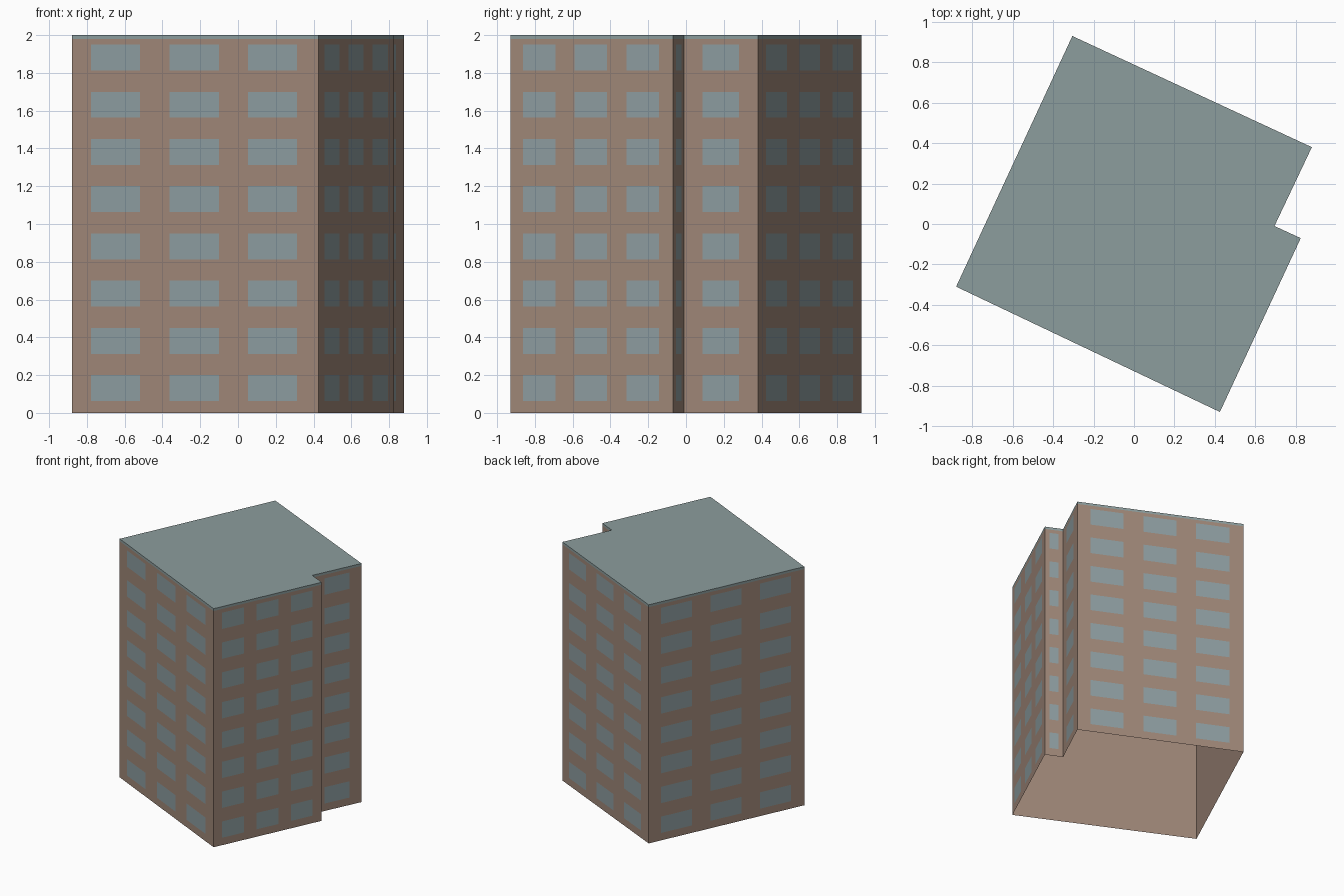
import bpy
from mathutils import Vector

cube = bpy.data.objects.get("Cube")
if cube:
    bpy.data.objects.remove(cube, do_unlink=True)


def material(name, rgb):
    mat = bpy.data.materials.new(name)
    mat.use_nodes = True
    mat.diffuse_color = (*rgb, 1)
    bsdf = next(n for n in mat.node_tree.nodes if n.type == 'BSDF_PRINCIPLED')
    bsdf.inputs["Base Color"].default_value = (*rgb, 1)
    return mat


WALL = material("tan wall", (0.35, 0.245, 0.19))
GLASS = material("blue grey glass", (0.27, 0.34, 0.355))
ROOF = material("grey green roof", (0.265, 0.34, 0.34))

FLOORS = 8
HEIGHT = 2.0
ROOF_BASE = 1.98
STOREY = HEIGHT / FLOORS

# Footprint, counter-clockwise, with a notch in the right side
corners = [Vector(p) for p in (
    (-0.88, -0.31), (0.425, -0.93), (0.825, -0.07),
    (0.695, -0.01), (0.88, 0.38), (-0.305, 0.93))]
wall_names = ["front", "right_front", "notch", "right_rear", "back", "left"]


def add_mesh(name, verts, faces, mat):
    mesh = bpy.data.meshes.new(name)
    mesh.from_pydata(verts, [], faces)
    mesh.materials.append(mat)
    mesh.update()
    obj = bpy.data.objects.new(name, mesh)
    bpy.context.collection.objects.link(obj)
    return obj


def prism(name, low, high, mat, capped):
    """Extrude the footprint, as an open shell or a closed slab."""
    n = len(corners)
    verts = [(c.x, c.y, z) for z in (low, high) for c in corners]
    faces = [(i, (i + 1) % n, (i + 1) % n + n, i + n) for i in range(n)]
    if capped:
        faces += [tuple(range(n, 2 * n)), tuple(reversed(range(n)))]
    return add_mesh(name, verts, faces, mat)


def windows(name, a, b, spans):
    """Rows of thin glass panes just outside the wall from a to b."""
    along = b - a
    out = Vector((along.y, -along.x)).normalized() * 0.002
    verts, faces = [], []
    for floor in range(FLOORS):
        low = floor * STOREY + 0.063
        high = low + 0.137
        for start, end in spans:
            p, q = a + along * start + out, a + along * end + out
            k = len(verts)
            verts += [(p.x, p.y, low), (q.x, q.y, low),
                      (q.x, q.y, high), (p.x, p.y, high)]
            faces.append((k, k + 1, k + 2, k + 3))
    return add_mesh(name, verts, faces, GLASS)


# Walls are an open-bottomed shell, closed above by the roof slab
prism("walls", 0, ROOF_BASE, WALL, False)
prism("roof", ROOF_BASE, HEIGHT, ROOF, True)

# Long walls carry three windows per floor, short ones a single window
three = [(c - 0.1, c + 0.1) for c in (0.178, 0.497, 0.815)]
one = [(0.25, 0.75)]
for i, name in enumerate(wall_names):
    a, b = corners[i], corners[(i + 1) % len(corners)]
    windows(name + "_windows", a, b, three if (b - a).length > 0.6 else one)
